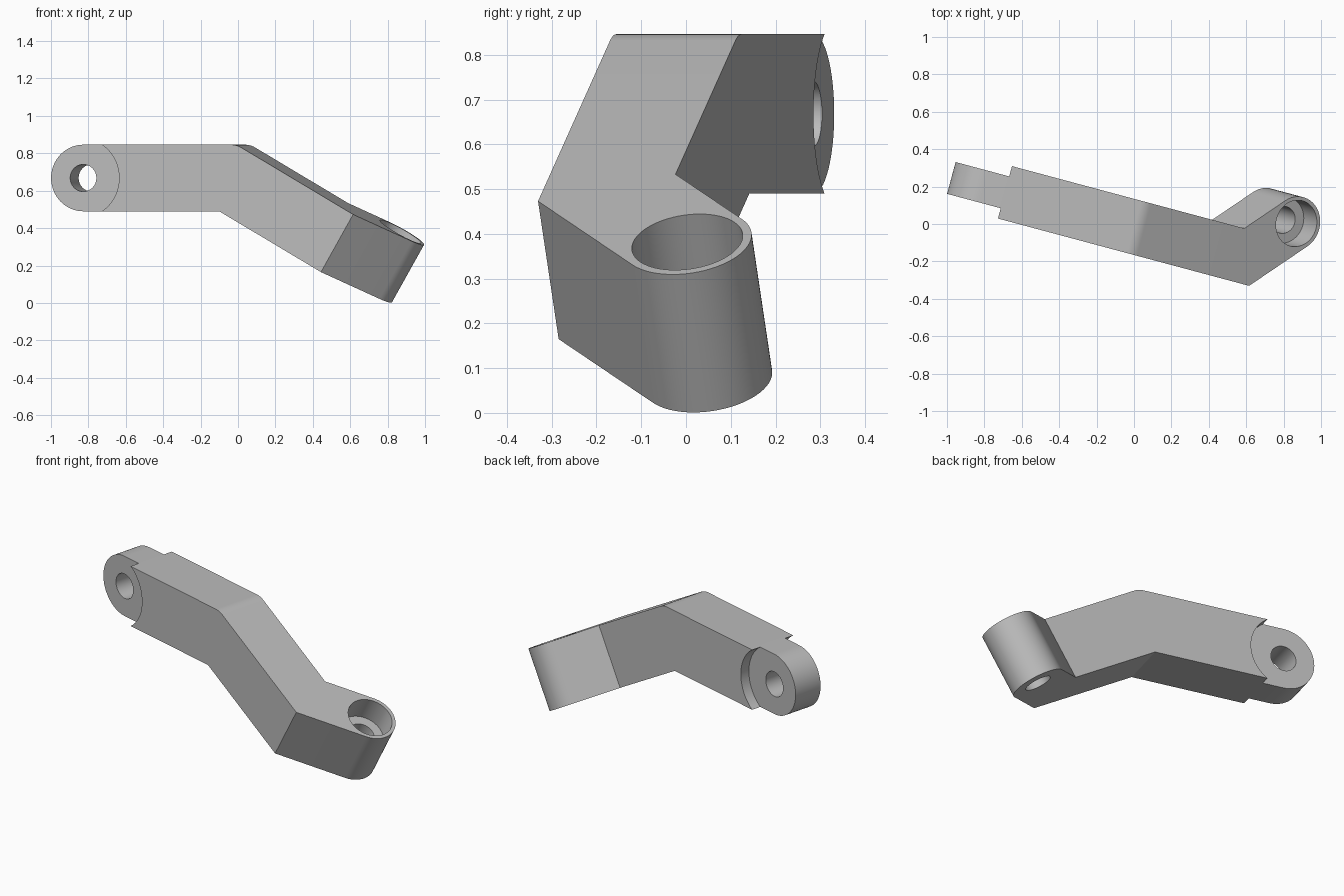
import bpy, bmesh
from math import sin, cos, radians, sqrt, asin, degrees, tan
from mathutils import Vector

cube = bpy.data.objects.get("Cube")
if cube:
    bpy.data.objects.remove(cube, do_unlink=True)

# Material
grey = bpy.data.materials.new("plain grey")
grey.use_nodes = True
colour = (0.5, 0.5, 0.5, 1)
grey.diffuse_color = colour
grey.node_tree.nodes["Principled BSDF"].inputs["Base Color"].default_value = colour

# Directions: along the arm, across its thickness, and the sloped section
YAW, DROP, TURN = radians(-15), radians(30), radians(45)
UP = Vector((0, 0, 1))
along = Vector((cos(YAW), sin(YAW), 0))
across = Vector((-sin(YAW), cos(YAW), 0))
slope = along * cos(DROP) - UP * sin(DROP)
normal = along * sin(DROP) + UP * cos(DROP)

# Main sizes
THICK, HEIGHT, TOP = 0.29, 0.356, 0.846
FRONT = -0.16
HALF = HEIGHT / 2
MID = TOP - HALF
PIVOT = -0.829
RELIEF = 0.214
HOLE = 0.0725


def arc(cx, cy, r, start, end, steps=24):
    angles = [radians(start + (end - start) * i / steps) for i in range(steps + 1)]
    return [(cx + r * cos(a), cy + r * sin(a)) for a in angles]


def prism(name, points, origin, ax, ay, push):
    """Extrude a flat outline, drawn on axes ax and ay, by the vector push."""
    bm = bmesh.new()
    face = bm.faces.new([bm.verts.new(origin + ax * a + ay * b) for a, b in points])
    new = bmesh.ops.extrude_face_region(bm, geom=[face])["geom"]
    bmesh.ops.translate(bm, vec=push, verts=[g for g in new if isinstance(g, bmesh.types.BMVert)])
    bmesh.ops.recalc_face_normals(bm, faces=bm.faces)
    mesh = bpy.data.meshes.new(name)
    bm.to_mesh(mesh)
    bm.free()
    mesh.materials.append(grey)
    obj = bpy.data.objects.new(name, mesh)
    bpy.context.collection.objects.link(obj)
    return obj


def activate(obj):
    bpy.ops.object.select_all(action="DESELECT")
    obj.select_set(True)
    bpy.context.view_layer.objects.active = obj


def drill(obj, centre, radius, ax, ay, push):
    """Cut a round hole that starts at centre and runs along push."""
    cutter = prism("drill", arc(0, 0, radius, 0, 360, 64)[:-1], centre, ax, ay, push)
    cutter.hide_render = True
    mod = obj.modifiers.new("hole", "BOOLEAN")
    mod.operation, mod.solver, mod.object = "DIFFERENCE", "EXACT", cutter
    activate(obj)
    bpy.ops.object.modifier_apply(modifier=mod.name)
    bpy.data.objects.remove(cutter, do_unlink=True)


# Bent arm, with a round relief at the hinge and a soft upper bend
spread = degrees(asin(HALF / RELIEF))
bend, soft = 0.034, 0.11
tangent = soft * tan(DROP / 2)
end_u = 0.68
end_z = TOP - (end_u - bend) * tan(DROP)
outline = arc(PIVOT, MID, RELIEF, -spread, spread)
outline += arc(bend - tangent, TOP - soft, soft, 90, 60, 8)
outline += [(end_u, end_z),
            (end_u - HEIGHT * sin(DROP), end_z - HEIGHT * cos(DROP)),
            (bend - HEIGHT * tan(DROP / 2), TOP - HEIGHT)]
arm = prism("bent_arm", outline, across * FRONT, along, UP, across * THICK)

# Thinner hinge tongue, filling the relief in the arm
tongue_thick = 0.176
tongue_front = FRONT + (THICK - tongue_thick) / 2
outline = arc(PIVOT, MID, HALF, 90, 270, 32) + arc(PIVOT, MID, RELIEF, -spread, spread)
tongue = prism("hinge_tongue", outline, across * tongue_front, along, UP, across * tongue_thick)
drill(tongue, along * PIVOT + UP * MID + across * (FRONT - 0.1), HOLE, along, UP, across * 0.5)

# Turned socket end with a rounded nose
corner = along * end_u + UP * end_z + across * FRONT
reach, r = 0.403, THICK / 2
cx = reach * cos(TURN) - r * sin(TURN)
cy = reach * sin(TURN) + r * cos(TURN)
outline = [(0, 0)] + arc(cx, cy, r, -45, 135, 32)
outline += [(-THICK * tan(TURN / 2), THICK), (0, THICK)]
socket = prism("socket_end", outline, corner, slope, across, -normal * HEIGHT)

# Wide counterbore, then the narrow through hole
centre = corner + slope * cx + across * cy
drill(socket, centre + normal * 0.1, 0.125, slope, across, -normal * 0.245)
drill(socket, centre + normal * 0.1, HOLE, slope, across, -normal * 0.6)

# Smooth the rounds and keep the edges sharp
for part in (arm, tongue, socket):
    activate(part)
    bpy.ops.object.shade_smooth_by_angle(angle=radians(25))
